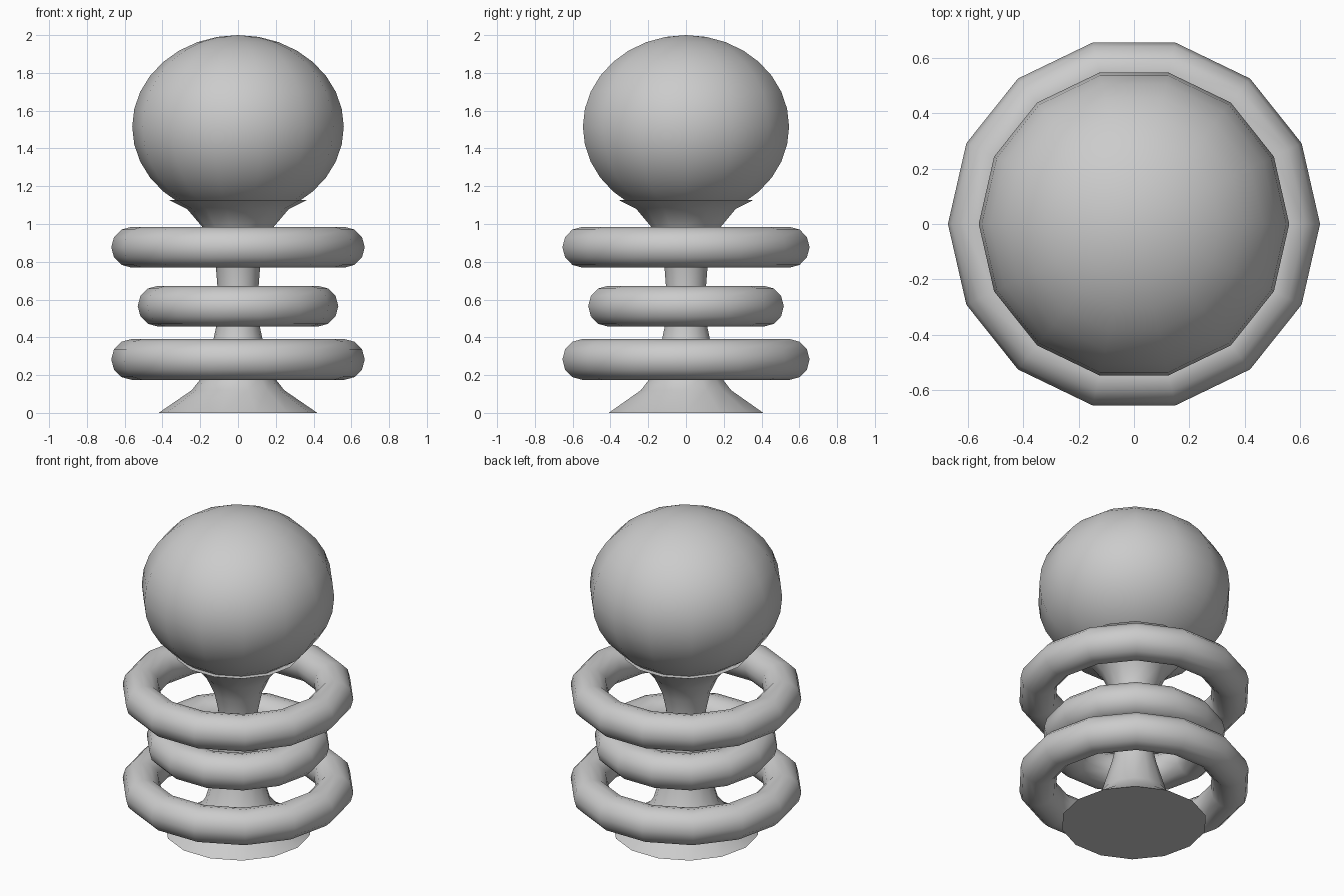
import bpy, bmesh
from math import cos, sin, pi

if "Cube" in bpy.data.objects:
    bpy.data.objects.remove(bpy.data.objects["Cube"])

SIDES = 14


def lathe(name, profile, closed=False, angle=40):
    """Spin an (r, z) profile around z; r == 0 makes a pole."""
    bm = bmesh.new()
    rows = []
    for r, z in profile:
        if r < 1e-5:
            rows.append([bm.verts.new((0, 0, z))] * SIDES)
        else:
            rows.append([bm.verts.new((r * cos(2 * pi * i / SIDES), r * sin(2 * pi * i / SIDES), z))
                         for i in range(SIDES)])
    pairs = list(zip(rows, rows[1:]))
    if closed:
        pairs.append((rows[-1], rows[0]))
    for a, b in pairs:
        for i in range(SIDES):
            j = (i + 1) % SIDES
            bm.faces.new(list(dict.fromkeys((a[i], a[j], b[j], b[i]))))
    if not closed:
        for row in (rows[0], rows[-1]):
            if len(set(row)) > 1:
                bm.faces.new(row)
    bmesh.ops.recalc_face_normals(bm, faces=bm.faces[:])
    mesh = bpy.data.meshes.new(name)
    bm.to_mesh(mesh)
    bm.free()
    obj = bpy.data.objects.new(name, mesh)
    bpy.context.collection.objects.link(obj)
    bpy.ops.object.select_all(action='DESELECT')
    obj.select_set(True)
    bpy.context.view_layer.objects.active = obj
    bpy.ops.object.shade_smooth_by_angle(angle=angle * pi / 180)
    return obj


# Stem with flared foot and cup
lathe("stem", [(0.42, 0), (0.245, 0.12), (0.19, 0.19), (0.13, 0.39), (0.116, 0.455),
               (0.105, 0.62), (0.117, 0.77), (0.14, 0.88), (0.185, 0.98),
               (0.27, 1.08), (0.365, 1.127)])

# Slightly flattened ball on top
ROWS = 16
lathe("ball", [(0.56 * sin(pi * i / ROWS), 1.515 - 0.485 * cos(pi * i / ROWS))
               for i in range(ROWS + 1)])

# Three floating rings
for name, major, height in (("lower_ring", 0.563, 0.283),
                            ("middle_ring", 0.423, 0.565),
                            ("upper_ring", 0.563, 0.877)):
    lathe(name, [(major + 0.108 * cos(pi * k / 6), height + 0.108 * sin(pi * k / 6))
                 for k in range(12)], closed=True)
